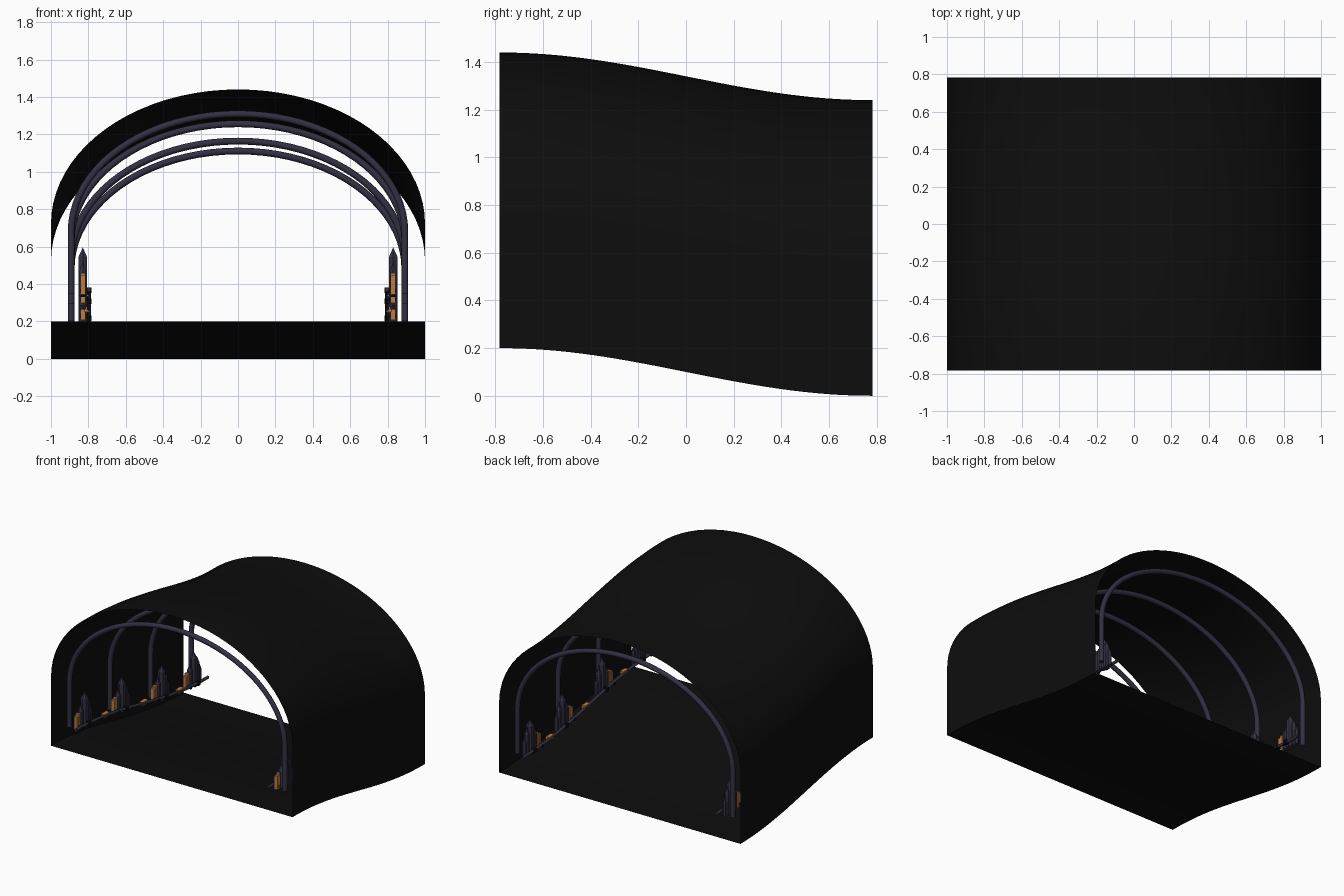
import bpy, bmesh, math
from mathutils import Matrix, Vector

if "Cube" in bpy.data.objects:
    bpy.data.objects.remove(bpy.data.objects["Cube"], do_unlink=True)

HALF_LEN = 0.783


def floor_z(y):
    """Height of the gently S-shaped floor."""
    return 0.1 - 0.1 * math.sin(math.pi * y / (2 * HALF_LEN))


def material(name, color):
    m = bpy.data.materials.new(name)
    m.use_nodes = True
    m.diffuse_color = (*color, 1)
    bsdf = m.node_tree.nodes["Principled BSDF"]
    bsdf.inputs["Base Color"].default_value = (*color, 1)
    bsdf.inputs["Roughness"].default_value = 0.8
    return m


BLACK = material("soot black", (0.004, 0.004, 0.004))
PURPLE = material("dark purple metal", (0.032, 0.030, 0.055))
ORANGE = material("lamp orange", (0.5, 0.2, 0.06))


def finish(name, bm, mat, smooth=False, mirror=False):
    me = bpy.data.meshes.new(name)
    bmesh.ops.recalc_face_normals(bm, faces=bm.faces)
    bm.to_mesh(me)
    bm.free()
    me.materials.append(mat)
    ob = bpy.data.objects.new(name, me)
    bpy.context.collection.objects.link(ob)
    if smooth:
        bpy.ops.object.select_all(action="DESELECT")
        ob.select_set(True)
        bpy.context.view_layer.objects.active = ob
        bpy.ops.object.shade_smooth_by_angle(angle=math.radians(40))
    if mirror:
        ob.modifiers.new("both sides", "MIRROR")
    return ob


def arch(half_width, spring, rise, steps=40):
    """Half ellipse in x and z, from +x over the top to -x."""
    return [(half_width * math.cos(math.pi * i / steps),
             spring + rise * math.sin(math.pi * i / steps))
            for i in range(steps + 1)]


def box(bm, center, size):
    bmesh.ops.create_cube(bm, size=1, matrix=Matrix.Translation(center) @ Matrix.Diagonal((*size, 1)))


def sweep(name, paths, radius, mirror=False, sides=12):
    """Round tube along each path."""
    bm = bmesh.new()
    for path in paths:
        pts = [Vector(p) for p in path]
        rings = []
        for i, p in enumerate(pts):
            t = (pts[min(i + 1, len(pts) - 1)] - pts[max(i - 1, 0)]).normalized()
            a = t.cross(Vector((0, 1, 0) if abs(t.y) < 0.7 else (1, 0, 0))).normalized()
            b = t.cross(a)
            rings.append([bm.verts.new(p + radius * (a * math.cos(w) + b * math.sin(w)))
                          for w in (math.tau * k / sides for k in range(sides))])
        for r, s in zip(rings, rings[1:]):
            for k in range(sides):
                n = (k + 1) % sides
                bm.faces.new((r[k], r[n], s[n], s[k]))
        bm.faces.new(rings[0])
        bm.faces.new(rings[-1])
    return finish(name, bm, PURPLE, smooth=True, mirror=mirror)


# Tunnel skin: floor, walls and vault as one bent tube, open at both ends
bm = bmesh.new()
outline = [(-1, 0), (1, 0)] + arch(1.0, 0.52, 0.72)
SLICES = 32
rows = []
for j in range(SLICES + 1):
    y = HALF_LEN * (2 * j / SLICES - 1)
    rows.append([bm.verts.new((x, y, z + floor_z(y))) for x, z in outline])
for r, s in zip(rows, rows[1:]):
    for k in range(len(outline)):
        n = (k + 1) % len(outline)
        bm.faces.new((r[k], r[n], s[n], s[k]))
finish("tunnel_skin", bm, BLACK, smooth=True)

# Four arched ribs whose feet stop above the floor
ribs = []
for y in (-0.72, -0.24, 0.24, 0.72):
    line = [(0.892, 0.15)] + arch(0.892, 0.48, 0.63) + [(-0.892, 0.15)]
    ribs.append([(x, y, z + floor_z(y)) for x, z in line])
sweep("arched_ribs", ribs, 0.018)

# Handrail pipe along each wall
rail = [(0.797, HALF_LEN * (i / 12 - 1), 0) for i in range(25)]
sweep("side_pipe", [[(x, y, floor_z(y) + 0.17) for x, y, z in rail]], 0.011, mirror=True)

CLUSTERS = (-0.63, -0.19, 0.28, 0.66)

# Pointed columns in groups, tallest in the middle
bm = bmesh.new()
for y0 in CLUSTERS:
    for dy, top, r in ((-0.045, 0.32, 0.02), (0, 0.40, 0.026),
                       (0.038, 0.35, 0.02), (0.068, 0.29, 0.016)):
        y = y0 + dy
        base = floor_z(y)
        low, neck = 0.14, top - 0.05
        for z0, z1, r1 in ((low, neck, r), (neck, top, 0)):
            bmesh.ops.create_cone(
                bm, cap_ends=True, segments=6, radius1=r, radius2=r1, depth=z1 - z0,
                matrix=Matrix.Translation((0.83, y, base + (z0 + z1) / 2)))
finish("pointed_columns", bm, PURPLE, mirror=True)

# Lamps: upright slabs before each column group, and low strips between groups
bm = bmesh.new()
for y0 in CLUSTERS:
    for dy, h in ((-0.10, 0.10), (-0.078, 0.115)):
        y = y0 + dy
        box(bm, (0.829, y, floor_z(y) + 0.145 + h / 2), (0.028, 0.018, h))
for a, b in zip(CLUSTERS, CLUSTERS[1:]):
    y = (a + b) / 2 - 0.01
    box(bm, (0.805, y, floor_z(y) + 0.172), (0.03, 0.06, 0.028))
finish("lamps", bm, ORANGE, mirror=True)

# Dark clamps that hold the lamps to the pipe
bm = bmesh.new()
for y0 in CLUSTERS:
    y = y0 - 0.089
    box(bm, (0.815, y, floor_z(y) + 0.165), (0.06, 0.012, 0.02))
    box(bm, (0.797, y0, floor_z(y0) + 0.17), (0.03, 0.03, 0.03))
finish("pipe_clamps", bm, BLACK, mirror=True)
